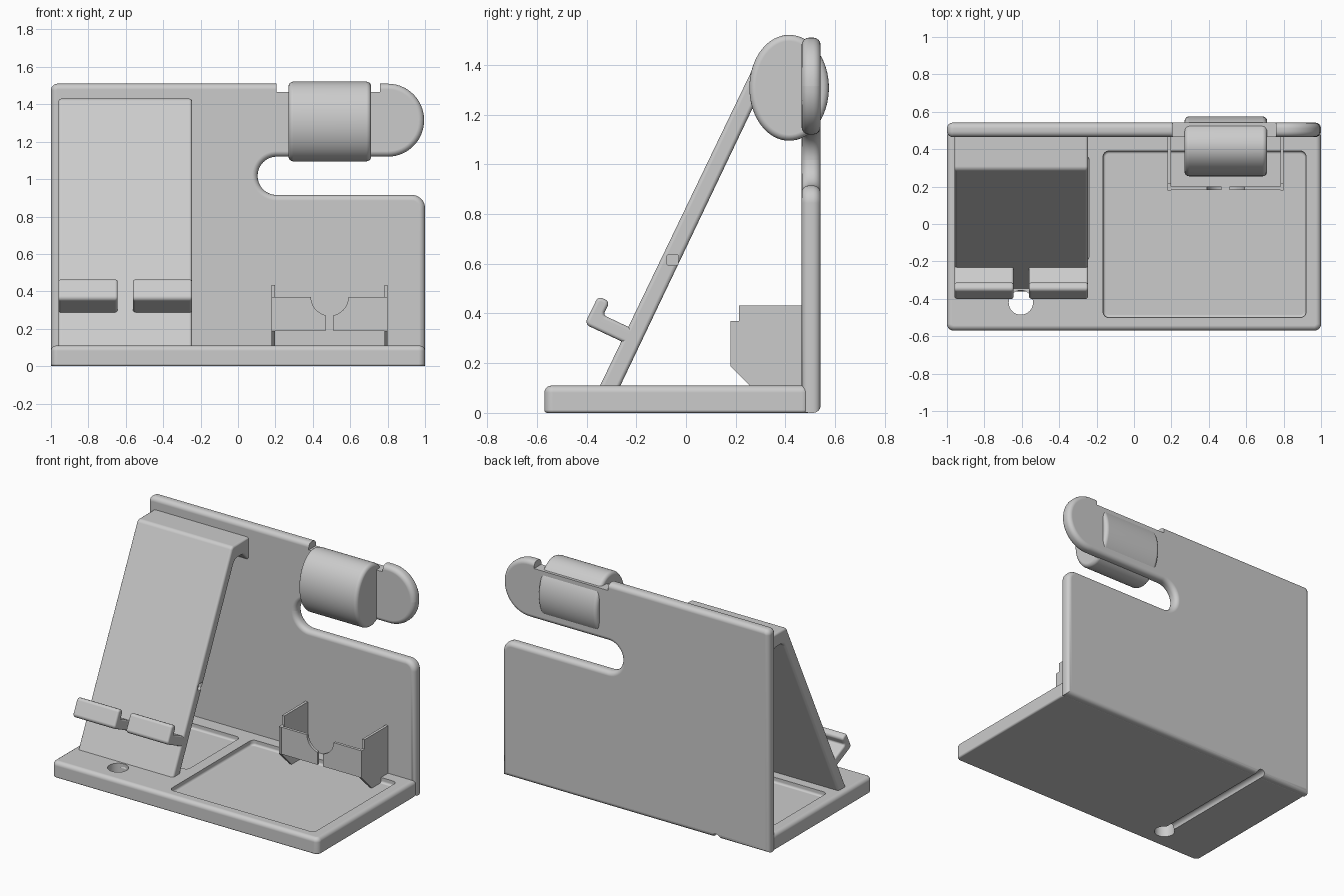
import bpy, bmesh, math
from mathutils import Vector

cube = bpy.data.objects.get("Cube")
if cube:
    bpy.data.objects.remove(cube, do_unlink=True)

grey = bpy.data.materials.new("light grey plastic")
grey.use_nodes = True
COLOUR = (0.6, 0.6, 0.6, 1)
grey.diffuse_color = COLOUR
grey.node_tree.nodes["Principled BSDF"].inputs["Base Color"].default_value = COLOUR


def rounded(corners, steps=8):
    """Outline from (u, v, radius) corners; each radius becomes an arc."""
    out = []
    n = len(corners)
    for i, (u, v, r) in enumerate(corners):
        p = Vector((u, v))
        if r == 0:
            out.append(p)
            continue
        a = (Vector(corners[i - 1][:2]) - p).normalized()
        b = (Vector(corners[(i + 1) % n][:2]) - p).normalized()
        half = a.angle(b) / 2
        centre = p + (a + b).normalized() * (r / math.sin(half))
        start = p + a * (r / math.tan(half)) - centre
        end = p + b * (r / math.tan(half)) - centre
        turn = start.angle_signed(end)
        for k in range(steps + 1):
            t = -turn * k / steps
            c, s = math.cos(t), math.sin(t)
            out.append(centre + Vector((start.x * c - start.y * s, start.x * s + start.y * c)))
    return out


def rect(u0, u1, v0, v1, r):
    return rounded([(u0, v0, r), (u1, v0, r), (u1, v1, r), (u0, v1, r)])


def box(u0, u1, v0, v1):
    return [(u0, v0), (u1, v0), (u1, v1), (u0, v1)]


def ellipse(cu, cv, ru, rv, n):
    return [(cu + ru * math.cos(2 * math.pi * i / n), cv + rv * math.sin(2 * math.pi * i / n))
            for i in range(n)]


def prism(name, outline, axis, lo, hi, soft_lo=0.0, soft_hi=0.0):
    """Extrude an outline along an axis and round the rim of each end."""
    place = {"x": lambda p, d: (d, p[0], p[1]),
             "y": lambda p, d: (p[0], d, p[1]),
             "z": lambda p, d: (p[0], p[1], d)}[axis]
    bm = bmesh.new()
    rings = [[bm.verts.new(place(p, d)) for p in outline] for d in (lo, hi)]
    caps = [bm.faces.new(ring) for ring in rings]
    n = len(outline)
    for i in range(n):
        j = (i + 1) % n
        bm.faces.new((rings[0][i], rings[0][j], rings[1][j], rings[1][i]))
    bmesh.ops.recalc_face_normals(bm, faces=bm.faces)
    rims = [list(cap.edges) for cap in caps]
    for rim, soft in zip(rims, (soft_lo, soft_hi)):
        if soft:
            bmesh.ops.bevel(bm, geom=rim, offset=soft, segments=4, profile=0.5,
                            affect="EDGES", clamp_overlap=False)
    mesh = bpy.data.meshes.new(name)
    bm.to_mesh(mesh)
    bm.free()
    mesh.materials.append(grey)
    obj = bpy.data.objects.new(name, mesh)
    bpy.context.collection.objects.link(obj)
    return obj


def activate(obj):
    bpy.ops.object.select_all(action="DESELECT")
    obj.select_set(True)
    bpy.context.view_layer.objects.active = obj


def cut(obj, *cutters):
    activate(obj)
    for cutter in cutters:
        mod = obj.modifiers.new("cut", "BOOLEAN")
        mod.operation, mod.solver, mod.object = "DIFFERENCE", "EXACT", cutter
        bpy.ops.object.modifier_apply(modifier=mod.name)


# Base slab and back wall
base = prism("base", rect(-1, 1, -0.57, 0.5, 0.035), "z", 0, 0.11, 0.012, 0.028)
wall = prism("back_wall", rounded([
    (-1, 0, 0), (1, 0, 0), (1, 0.915, 0.07), (0.105, 0.915, 0.102), (0.105, 1.12, 0.102),
    (0.995, 1.12, 0.194), (0.995, 1.51, 0.194), (-1, 1.51, 0.035)], 14),
    "y", 0.465, 0.542, 0.03, 0.03)

# Recesses, cable hole, cable channel and the gap above the drum
tray = prism("tray_cutter", rect(-0.165, 0.92, -0.5, 0.39, 0.03), "z", 0.075, 0.3, 0.015)
left_tray = prism("left_tray_cutter", rect(-0.92, -0.24, -0.2, 0.37, 0.03), "z", 0.075, 0.3, 0.015)
hole = prism("hole_cutter", ellipse(-0.605, -0.42, 0.065, 0.065, 32), "z", -0.1, 0.3)
channel = prism("channel_cutter", ellipse(-0.605, 0, 0.03, 0.03, 20), "y", -0.4, 0.7)
gap = prism("gap_cutter", box(0.205, 0.76, 1.465, 1.7), "y", 0.3, 0.7)
cut(base, tray, left_tray, hole, channel)
cut(wall, channel, gap)

# Sloping phone rest with its bridge to the wall
L, R = -0.96, -0.245
rest = prism("phone_rest", rounded([
    (-0.36, 0.08, 0), (-0.278, 0.08, 0), (0.32, 1.335, 0.05), (0.41, 1.335, 0.03),
    (0.475, 1.27, 0), (0.475, 1.43, 0), (0.29, 1.43, 0.03)]), "x", L, R, 0.016, 0.016)
peg = prism("notch_cutter", rect(-0.077, -0.031, 0.593, 0.637, 0.008), "x", R - 0.03, R + 0.1)
cut(rest, peg)

# Two hooked ledges
hook = rounded([(-0.20, 0.26, 0), (-0.408, 0.357, 0.022), (-0.353, 0.47, 0.02),
                (-0.306, 0.447, 0.02), (-0.333, 0.394, 0.012), (-0.19, 0.326, 0)])
for name, x0, x1 in (("right_ledge", L, -0.643), ("left_ledge", -0.562, R)):
    prism(name, hook, "x", x0, x1, 0.014, 0.014)

# Watch drum
prism("watch_drum", ellipse(0.415, 1.308, 0.16, 0.213, 64), "x", 0.27, 0.712, 0.025, 0.025)

# Small holder: two side plates and a notched front plate
side = [(0.47, 0.07), (0.47, 0.433), (0.213, 0.433), (0.213, 0.37),
        (0.18, 0.37), (0.18, 0.187), (0.297, 0.07)]
for name, x0 in (("holder_right_side", 0.18), ("holder_left_side", 0.782)):
    prism(name, side, "x", x0, x0 + 0.018)
front = prism("holder_front", box(0.18, 0.8, 0.187, 0.37), "y", 0.181, 0.2)
notch = prism("notch_round", ellipse(0.49, 0.37, 0.1, 0.1, 40), "y", 0.1, 0.3)
slit = prism("notch_slit", box(0.469, 0.511, 0.1, 0.3), "y", 0.1, 0.3)
cut(front, notch, slit)

for helper in (tray, left_tray, hole, channel, gap, peg, notch, slit):
    bpy.data.objects.remove(helper, do_unlink=True)

# Smooth rounded edges, keeping the large faces flat
for obj in list(bpy.context.collection.objects):
    if obj.type == "MESH" and obj.data.materials and obj.data.materials[0] == grey:
        activate(obj)
        bpy.ops.object.shade_smooth_by_angle(angle=math.radians(32))
        mod = obj.modifiers.new("flat faces", "WEIGHTED_NORMAL")
        mod.keep_sharp = True
        mod.weight = 100
